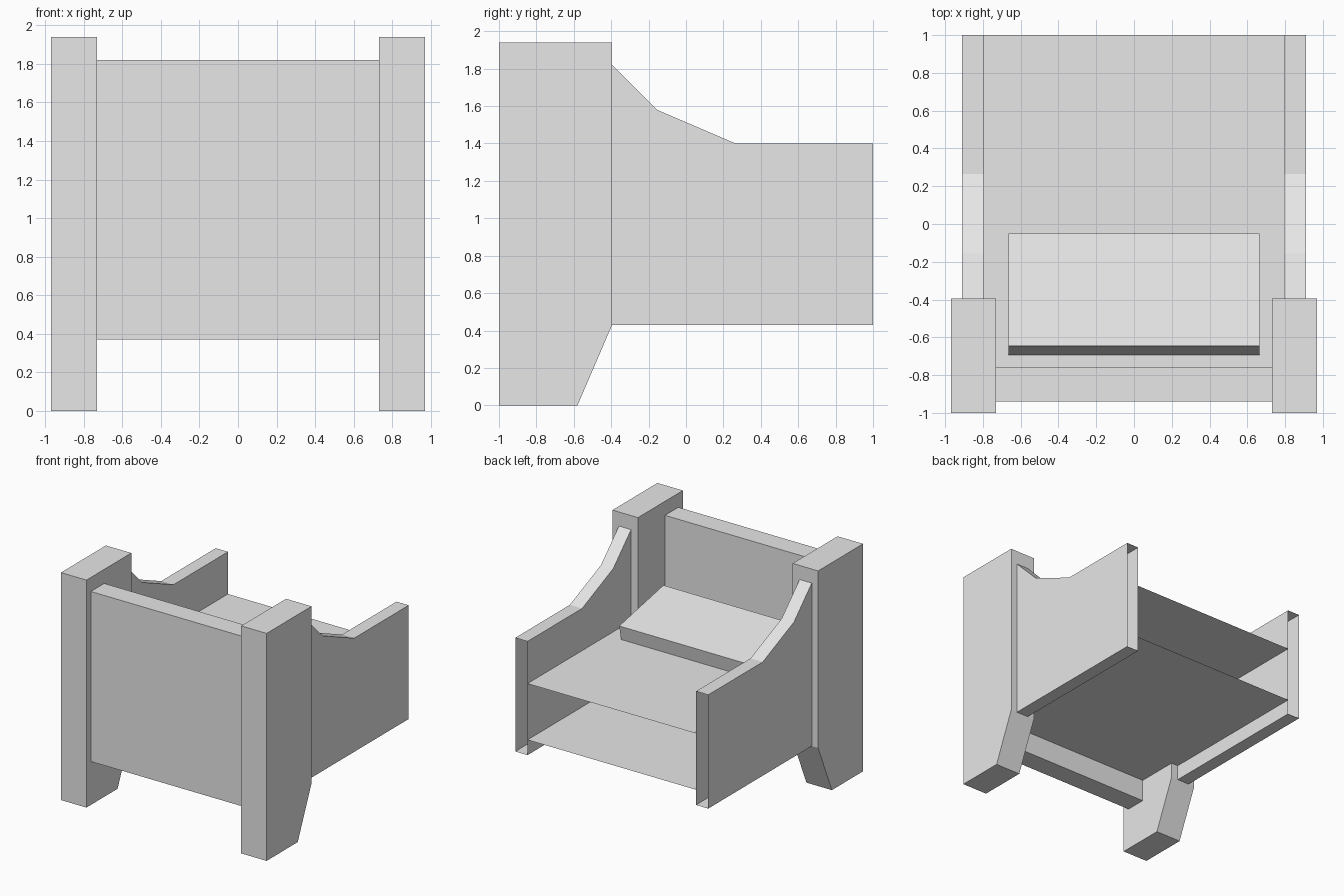
import bpy
import bmesh
from mathutils import Vector

cube = bpy.data.objects.get("Cube")
if cube:
    bpy.data.objects.remove(cube, do_unlink=True)

grey = bpy.data.materials.new("plain grey")
grey.use_nodes = True
grey.diffuse_color = (0.8, 0.8, 0.8, 1)
grey.node_tree.nodes["Principled BSDF"].inputs["Base Color"].default_value = (0.8, 0.8, 0.8, 1)

FOOT = 1.0  # y of the open foot end


def extrude_profile(name, profile, x0, x1, open_foot=False):
    """Sweep a (y, z) outline from x0 to x1, optionally leaving the foot end open."""
    bm = bmesh.new()
    face = bm.faces.new([bm.verts.new((x0, y, z)) for y, z in profile])
    swept = bmesh.ops.extrude_face_region(bm, geom=[face], use_keep_orig=True)["geom"]
    verts = [g for g in swept if isinstance(g, bmesh.types.BMVert)]
    bmesh.ops.translate(bm, verts=verts, vec=Vector((x1 - x0, 0, 0)))
    bmesh.ops.recalc_face_normals(bm, faces=bm.faces)
    if open_foot:
        ends = [f for f in bm.faces if all(abs(v.co.y - FOOT) < 1e-4 for v in f.verts)]
        bmesh.ops.delete(bm, geom=ends, context="FACES_ONLY")
    mesh = bpy.data.meshes.new(name)
    bm.to_mesh(mesh)
    bm.free()
    mesh.materials.append(grey)
    obj = bpy.data.objects.new(name, mesh)
    bpy.context.collection.objects.link(obj)
    return obj


def box(y0, y1, z0, z1):
    return [(y0, z0), (y1, z0), (y1, z1), (y0, z1)]


# Posts with tapered feet, and side rails with a swept-up shoulder
post = [(-1, 0), (-0.58, 0), (-0.395, 0.43), (-0.395, 1.94), (-1, 1.94)]
rail = [(-0.395, 0.43), (FOOT, 0.43), (FOOT, 1.4), (0.265, 1.4), (-0.155, 1.58), (-0.395, 1.82)]
for side, s in (("left", 1), ("right", -1)):
    extrude_profile(side + "_post", post, s * 0.73, s * 0.97)
    extrude_profile(side + "_rail", rail, s * 0.795, s * 0.91, open_foot=True)

# Headboard panel between the posts
extrude_profile("headboard", box(-0.94, -0.76, 0.37, 1.82), -0.73, 0.73)

# Mattress, open at the foot end
extrude_profile("mattress", box(-0.76, FOOT, 0.56, 1.04), -0.795, 0.795, open_foot=True)

# Tilted pillow sunk into the mattress
pillow = [(-0.05, 1.165), (-0.645, 1.285), (-0.699, 1.018), (-0.104, 0.898)]
extrude_profile("pillow", pillow, -0.665, 0.665)
